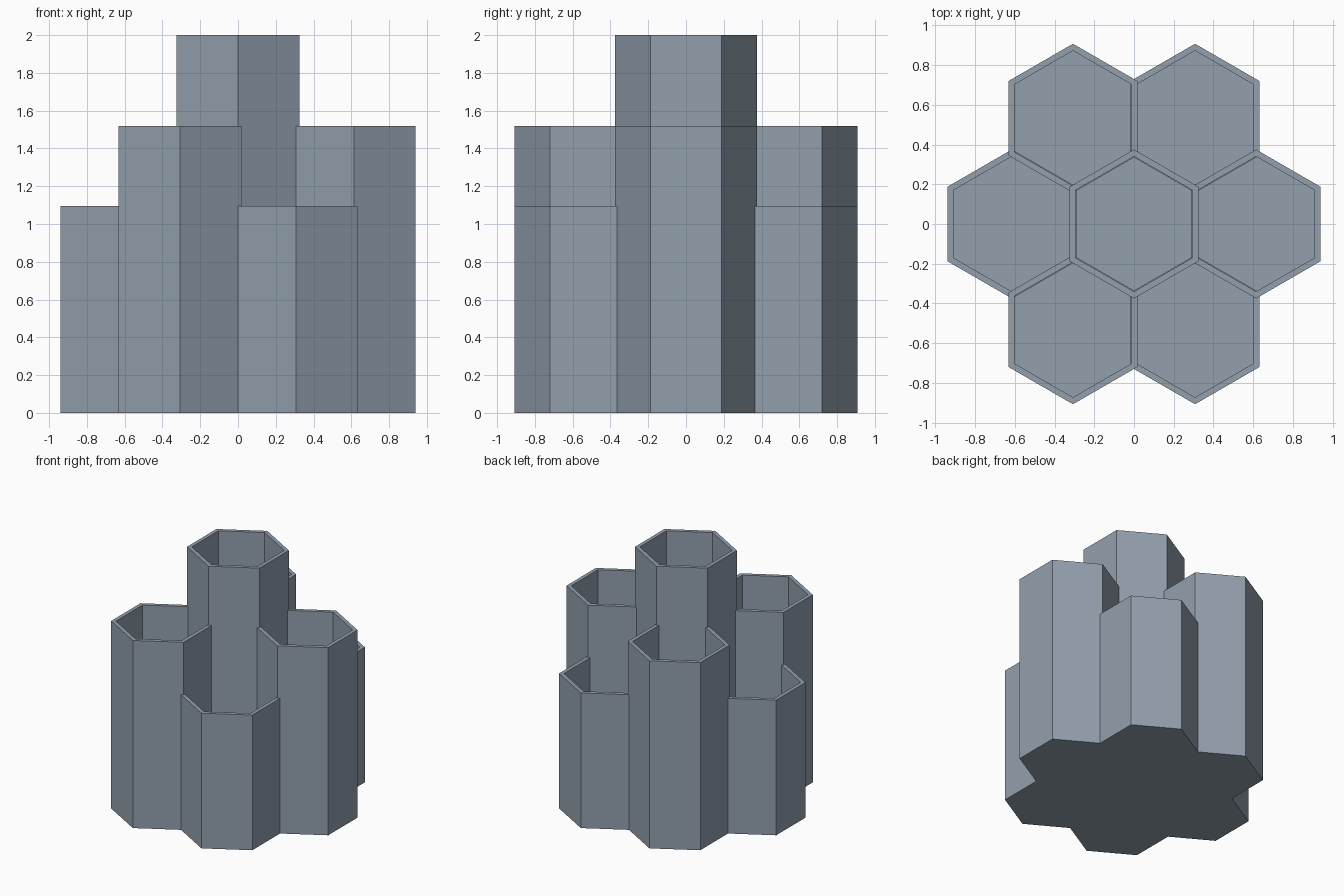
import bpy
import bmesh
from math import cos, sin, pi

cube = bpy.data.objects.get("Cube")
if cube:
    bpy.data.objects.remove(cube, do_unlink=True)

OUTER, INNER = 0.375, 0.34    # corner radii of the tube wall
SPACING = 0.615               # distance between tube centres
FLOOR = 0.04                  # thickness of the closed bottom
TALL, MIDDLE, SHORT = 2.0, 1.52, 1.095

grey = bpy.data.materials.new("slate_grey")
colour = (0.29, 0.35, 0.42, 1.0)
grey.use_nodes = True
grey.diffuse_color = colour
grey.node_tree.nodes["Principled BSDF"].inputs["Base Color"].default_value = colour


def hex_tube(name, x, y, height):
    """Hexagonal cup with a closed floor, corners pointing front and back."""
    bm = bmesh.new()

    def ring(radius, z):
        angles = [pi / 6 + i * pi / 3 for i in range(6)]
        return [bm.verts.new((radius * cos(a), radius * sin(a), z)) for a in angles]

    # outer wall, rim, inner wall
    rings = [ring(OUTER, 0), ring(OUTER, height), ring(INNER, height), ring(INNER, FLOOR)]
    for a, b in zip(rings, rings[1:]):
        for i in range(6):
            j = (i + 1) % 6
            bm.faces.new((a[i], a[j], b[j], b[i]))
    # underside and cup floor
    bm.faces.new(rings[0][::-1])
    bm.faces.new(rings[-1])
    bmesh.ops.recalc_face_normals(bm, faces=bm.faces)

    mesh = bpy.data.meshes.new(name)
    bm.to_mesh(mesh)
    bm.free()
    mesh.materials.append(grey)
    obj = bpy.data.objects.new(name, mesh)
    obj.location = (x, y, 0)
    bpy.context.collection.objects.link(obj)


# Tall middle tube, surrounded by alternating heights
hex_tube("centre_tube", 0, 0, TALL)
names = ["left", "back_left", "back_right", "right", "front_right", "front_left"]
for i, side in enumerate(names):
    angle = i * pi / 3
    hex_tube(side + "_tube", SPACING * cos(angle), SPACING * sin(angle),
             SHORT if i % 2 else MIDDLE)
